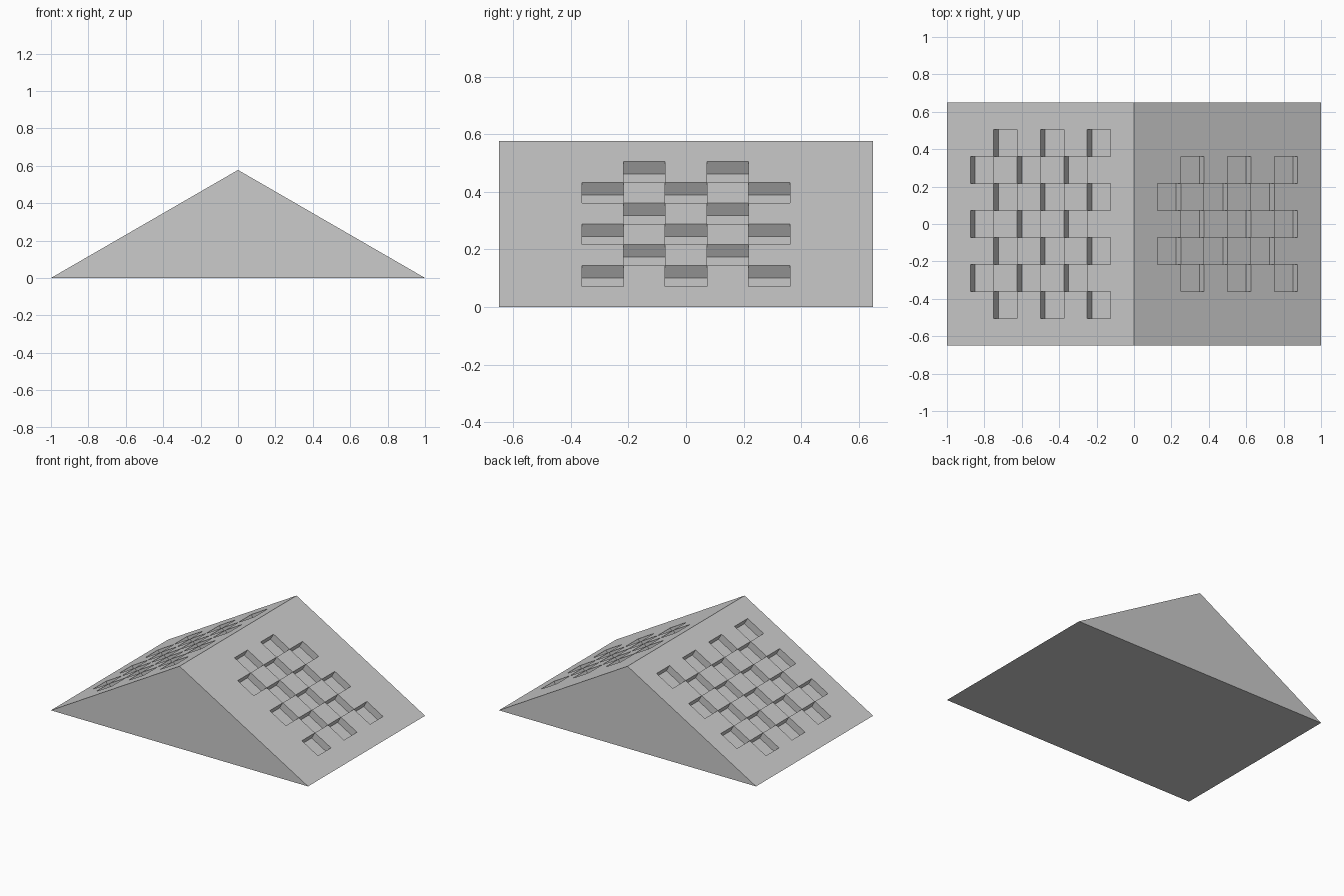
import bpy
import bmesh
import math
from mathutils import Vector

cube = bpy.data.objects.get("Cube")
if cube:
    bpy.data.objects.remove(cube, do_unlink=True)

HALF_LENGTH = 0.65
HEIGHT = math.tan(math.radians(30))
STEPS = 8            # grid cells up each slope
BAYS = 9             # grid cells along the ridge
DEPTH = 0.05         # pocket depth, square to the slope

grey = bpy.data.materials.new("plain_grey")
grey.use_nodes = True
colour = (0.6, 0.6, 0.6, 1)
grey.diffuse_color = colour
grey.node_tree.nodes["Principled BSDF"].inputs["Base Color"].default_value = colour

# Triangular profile, with its slopes divided into grid steps
bm = bmesh.new()
profile = []
for i in range(-STEPS, STEPS + 1):
    x = i / STEPS
    profile.append(bm.verts.new((x, -HALF_LENGTH, HEIGHT * (1 - abs(x)))))
front = bm.faces.new(profile)

# Sweep the profile along the ridge, one bay at a time
cap = front
for bay in range(BAYS):
    if bay == 0:
        cap = bmesh.ops.extrude_face_region(bm, geom=[cap], use_keep_orig=True)
    else:
        cap = bmesh.ops.extrude_face_region(bm, geom=[cap])
    verts = [g for g in cap["geom"] if isinstance(g, bmesh.types.BMVert)]
    bmesh.ops.translate(bm, verts=verts, vec=(0, 2 * HALF_LENGTH / BAYS, 0))
    cap = next(g for g in cap["geom"] if isinstance(g, bmesh.types.BMFace))
bmesh.ops.recalc_face_normals(bm, faces=bm.faces[:])


def is_pocket(face):
    """Chequered pockets: five bays wide on the left, seven on the right."""
    if face.normal.z < 0.5:
        return False
    centre = face.calc_center_median()
    step = math.floor(abs(centre.x) * STEPS)
    bay = round(centre.y * BAYS / (2 * HALF_LENGTH))
    reach = 2 if centre.x > 0 else 3
    return 1 <= step < STEPS - 1 and abs(bay) <= reach and (step + bay) % 2 == 0


# Sink the pockets into both slopes
pockets = [f for f in bm.faces if is_pocket(f)]
floors = bmesh.ops.extrude_discrete_faces(bm, faces=pockets)["faces"]
for floor in floors:
    floor.normal_update()
    offset = Vector(floor.normal) * -DEPTH
    bmesh.ops.translate(bm, verts=floor.verts[:], vec=offset)

mesh = bpy.data.meshes.new("pocketed_wedge")
bm.to_mesh(mesh)
bm.free()
mesh.materials.append(grey)
wedge = bpy.data.objects.new("pocketed_wedge", mesh)
bpy.context.collection.objects.link(wedge)
